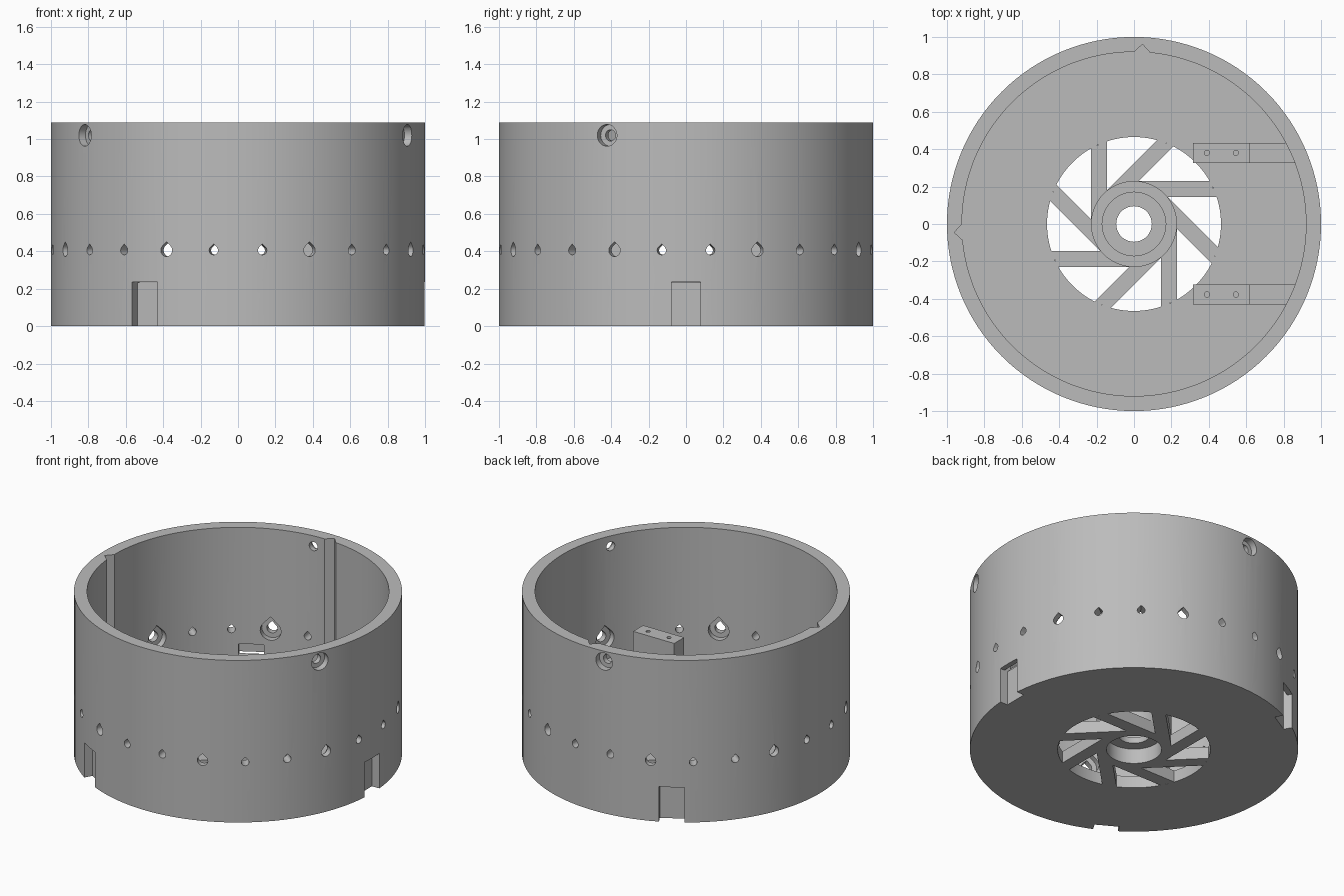
import bpy, bmesh
from math import radians, sin, cos, pi, sqrt
from mathutils import Matrix, Vector

cube = bpy.data.objects.get("Cube")
if cube:
    bpy.data.objects.remove(cube, do_unlink=True)

grey = bpy.data.materials.new("plain_grey")
grey.use_nodes = True
COLOUR = (0.5, 0.5, 0.5, 1)
grey.diffuse_color = COLOUR
grey.node_tree.nodes["Principled BSDF"].inputs["Base Color"].default_value = COLOUR

HEIGHT, INNER, FLOOR, WINDOW = 1.09, 0.92, 0.08, 0.465


def finish(name, bm):
    bmesh.ops.recalc_face_normals(bm, faces=bm.faces)
    mesh = bpy.data.meshes.new(name)
    bm.to_mesh(mesh)
    bm.free()
    mesh.materials.append(grey)
    obj = bpy.data.objects.new(name, mesh)
    bpy.context.collection.objects.link(obj)
    return obj


def lathe(name, profile, steps):
    """Revolve a closed (radius, z) profile around z."""
    bm = bmesh.new()
    rings = []
    for i in range(steps):
        a = 2 * pi * i / steps
        rings.append([bm.verts.new((r * cos(a), r * sin(a), z)) for r, z in profile])
    n = len(profile)
    for i in range(steps):
        p, q = rings[i], rings[(i + 1) % steps]
        for j in range(n):
            k = (j + 1) % n
            bm.faces.new((p[j], q[j], q[k], p[k]))
    return finish(name, bm)


def prism(bm, loop, sweep, degrees=0):
    """Extrude a loop of points along a vector, then turn it about z."""
    turn = Matrix.Rotation(radians(degrees), 3, "Z")
    low = [bm.verts.new(turn @ Vector(p)) for p in loop]
    high = [bm.verts.new(turn @ (Vector(p) + Vector(sweep))) for p in loop]
    bm.faces.new(low[::-1])
    bm.faces.new(high)
    for i in range(len(low)):
        k = (i + 1) % len(low)
        bm.faces.new((low[i], low[k], high[k], high[i]))


def box(bm, x0, x1, y0, y1, z0, z1, degrees=0):
    prism(bm, [(x0, y0, z0), (x1, y0, z0), (x1, y1, z0), (x0, y1, z0)], (0, 0, z1 - z0), degrees)


def radial_circle(r, x, z, steps=24):
    return [(x, r * cos(2 * pi * i / steps), z + r * sin(2 * pi * i / steps)) for i in range(steps)]


def teardrop(r, x, z, steps=16):
    """Circle with a pointed 45 degree roof."""
    arc = [radians(135 + 270 * i / steps) for i in range(steps + 1)]
    return [(x, r * cos(a), z + r * sin(a)) for a in arc] + [(x, 0, z + r * sqrt(2))]


def cut(obj, bm):
    tool = finish("cutter", bm)
    tool.hide_render = True
    mod = obj.modifiers.new("cut", "BOOLEAN")
    mod.operation, mod.solver, mod.object = "DIFFERENCE", "EXACT", tool
    bpy.context.view_layer.objects.active = obj
    bpy.ops.object.modifier_apply(modifier=mod.name)
    bpy.data.objects.remove(tool, do_unlink=True)


# Round wall with an open-centred floor
shell = lathe("round_shell", [(WINDOW, 0), (1, 0), (1, HEIGHT), (INNER, HEIGHT),
                              (INNER, FLOOR), (WINDOW, FLOOR)], 128)

# Ring of teardrop vents, every third one larger and recessed inside
vents, recesses = bmesh.new(), bmesh.new()
for i in range(24):
    large = i % 3 == 1
    angle = 7.5 + 15 * i
    prism(vents, teardrop(0.033 if large else 0.024, 0.8, 0.405), (0.3, 0, 0), angle)
    if large:
        prism(recesses, teardrop(0.065, 0.85, 0.405), (0.11, 0, 0), angle)
cut(shell, vents)
cut(shell, recesses)

# Three screw holes near the rim, countersunk outside
holes, heads = bmesh.new(), bmesh.new()
for angle in (-25, 95, 215):
    prism(holes, radial_circle(0.03, 0.8, 1.02), (0.3, 0, 0), angle)
    prism(heads, radial_circle(0.058, 0.955, 1.02), (0.1, 0, 0), angle)
cut(shell, holes)
cut(shell, heads)

# Three latch notches at the base, with a slot above on the inside
notches, slots = bmesh.new(), bmesh.new()
for angle in (0, 120, 240):
    box(notches, 0.942, 1.05, -0.078, 0.078, -0.05, 0.235, angle)
    box(slots, 0.85, 0.965, -0.078, 0.078, 0.233, 0.306, angle)
cut(shell, notches)
cut(shell, slots)

# Two vertical grooves inside the wall
grooves = bmesh.new()
for angle in (87.3, 182.7):
    prism(grooves, [(0.9, -0.062, FLOOR), (0.962, 0, FLOOR), (0.9, 0.062, FLOOR)], (0, 0, 1.1), angle)
cut(shell, grooves)

# Hub with a bearing seat on both faces
lathe("hub", [(0.168, 0), (0.23, 0), (0.23, 0.24), (0.17, 0.24), (0.17, 0.14),
              (0.095, 0.14), (0.095, 0.1), (0.168, 0.1)], 64)

# Tangent spokes
spokes = bmesh.new()
for i in range(8):
    prism(spokes, [(0, 0.23, 0), (0.178, 0.145, 0), (0.444, 0.145, 0), (0.406, 0.23, 0)],
          (0, 0, FLOOR), 45 * i)
finish("spokes", spokes)

# Mounting blocks, each joined to the wall by a lower foot
for name, y in (("back", 0.38), ("front", -0.377)):
    block = bmesh.new()
    box(block, 0.315, 0.62, y - 0.053, y + 0.053, FLOOR - 0.01, 0.53)
    block = finish(name + "_mounting_block", block)
    screws = bmesh.new()
    for x in (0.39, 0.545):
        loop = [(x + 0.014 * cos(pi * k / 6), y + 0.014 * sin(pi * k / 6), 0.35) for k in range(12)]
        prism(screws, loop, (0, 0, 0.3))
    cut(block, screws)
    foot = bmesh.new()
    ends = [sqrt(INNER ** 2 - (abs(y) + s * 0.053) ** 2) + 0.005 for s in (-1, 1)]
    if y < 0:
        ends.reverse()
    prism(foot, [(0.61, y - 0.053, FLOOR - 0.01), (ends[0], y - 0.053, FLOOR - 0.01),
                 (ends[1], y + 0.053, FLOOR - 0.01), (0.61, y + 0.053, FLOOR - 0.01)], (0, 0, 0.2))
    finish(name + "_block_foot", foot)

# Smooth round surfaces while keeping edges crisp
bpy.ops.object.select_all(action="DESELECT")
for name in ("round_shell", "hub"):
    obj = bpy.data.objects[name]
    obj.select_set(True)
    bpy.context.view_layer.objects.active = obj
bpy.ops.object.shade_smooth_by_angle(angle=radians(25))
